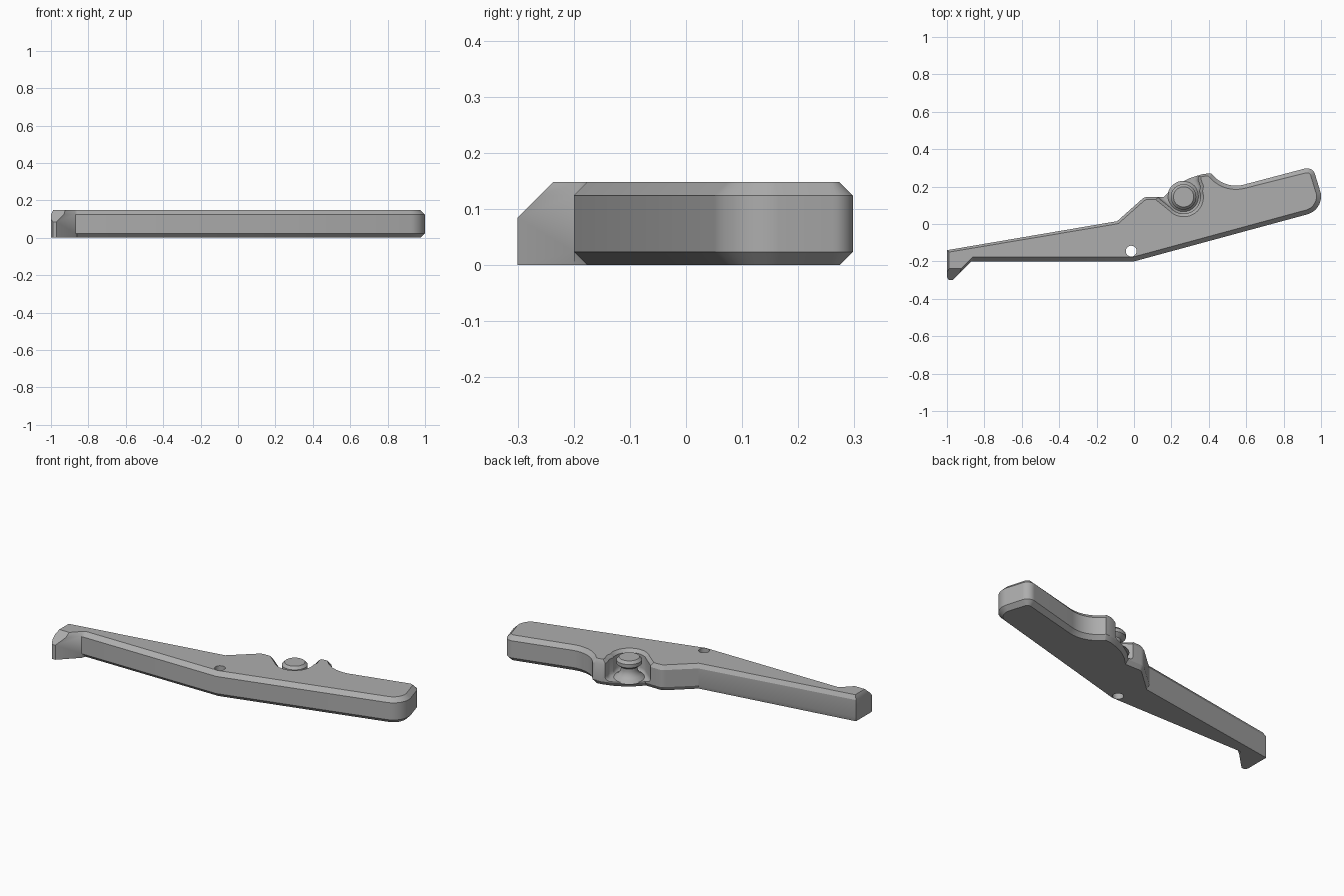
import bpy, bmesh
from math import radians, sin, cos, pi
from mathutils import Vector

HEIGHT = 0.148
PIN = (0.265, 0.145)

cube = bpy.data.objects.get("Cube")
if cube:
    bpy.data.objects.remove(cube, do_unlink=True)

grey = bpy.data.materials.new("plain_grey")
grey.use_nodes = True
grey.diffuse_color = (0.42, 0.42, 0.42, 1)
grey.node_tree.nodes["Principled BSDF"].inputs["Base Color"].default_value = (0.42, 0.42, 0.42, 1)


def arc(cx, cy, r, start, end, n):
    """Points on an arc, angles in degrees."""
    angles = [radians(start + (end - start) * i / n) for i in range(n + 1)]
    return [(cx + r * cos(a), cy + r * sin(a)) for a in angles]


def inset(points, widths):
    """Move every point of a counter-clockwise outline inwards by its width."""
    out = []
    for i, p in enumerate(points):
        p = Vector(p)
        a = (p - Vector(points[i - 1])).normalized()
        b = (Vector(points[(i + 1) % len(points)]) - p).normalized()
        na, nb = Vector((-a.y, a.x)), Vector((-b.y, b.x))
        out.append(p + (na + nb) / max(1 + na.dot(nb), 0.4) * widths[i])
    return out


def stack(rings):
    """Closed solid through rings of (outline, z)."""
    bm = bmesh.new()
    loops = [[bm.verts.new((p[0], p[1], z)) for p in pts] for pts, z in rings]
    for low, high in zip(loops, loops[1:]):
        for i in range(len(low)):
            j = (i + 1) % len(low)
            bm.faces.new((low[i], low[j], high[j], high[i]))
    bm.faces.new(loops[0][::-1])
    bm.faces.new(loops[-1])
    return bm


def make(name, bm):
    bmesh.ops.remove_doubles(bm, verts=bm.verts, dist=0.00001)
    bmesh.ops.recalc_face_normals(bm, faces=bm.faces)
    mesh = bpy.data.meshes.new(name)
    bm.to_mesh(mesh)
    bm.free()
    mesh.materials.append(grey)
    obj = bpy.data.objects.new(name, mesh)
    bpy.context.collection.objects.link(obj)
    return obj


def activate(obj):
    bpy.ops.object.select_all(action="DESELECT")
    obj.select_set(True)
    bpy.context.view_layer.objects.active = obj


def cut(obj, cutter):
    cutter.hide_render = True
    mod = obj.modifiers.new("cut", "BOOLEAN")
    mod.operation = "DIFFERENCE"
    mod.solver = "EXACT"
    mod.object = cutter
    activate(obj)
    bpy.ops.object.modifier_apply(modifier=mod.name)
    bpy.data.objects.remove(cutter, do_unlink=True)


def smooth(obj):
    activate(obj)
    bpy.ops.object.shade_smooth_by_angle(angle=radians(28))


# Lever outline in sections, each with its top and bottom chamfer width
sections = [
    ([(-1, -0.14), (-1, -0.285), (-0.99, -0.3), (-0.97, -0.3), (-0.87, -0.2)], 0.012, 0),
    ([(-0.86, -0.2), (0, -0.2)], 0.024, 0.024),
    (arc(0.9, 0.148, 0.1, -75, 10, 12), 0.024, 0.024),
    (arc(0.925, 0.253, 0.045, 10, 104.5, 10), 0.024, 0.024),
    (arc(0.545, 0.37, 0.165, 284.5, 217, 14), 0.02, 0.02),
    ([(0.395, 0.27), (0.36, 0.265), (0.3, 0.246), (0.25, 0.221), (0.2, 0.185), (0.16, 0.145)], 0.012, 0.015),
    (arc(0.075, 0.095, 0.05, 90, 135, 6), 0.014, 0.014),
    ([(-0.09, 0.015)], 0.014, 0.014),
]
outline, top, bottom = [], [], []
for pts, t, b in sections:
    outline += pts
    top += [t] * len(pts)
    bottom += [b] * len(pts)

bm = stack([(inset(outline, bottom), 0), (outline, 0.024),
            (outline, HEIGHT - 0.024), (inset(outline, top), HEIGHT)])

# Sloping top of the hook
res = bmesh.ops.bisect_plane(bm, geom=bm.verts[:] + bm.edges[:] + bm.faces[:],
                             plane_co=(0, -0.3, 0.085), plane_no=(0, -1, 1), clear_outer=True)
edges = [e for e in bm.edges if e.is_boundary]
if edges:
    bmesh.ops.holes_fill(bm, edges=edges, sides=0)
lever = make("lever_body", bm)

# Pocket round the pin, open to the back, with filleted floor and chamfered rim
pocket = arc(*PIN, 0.09, 222, 380, 24)
pocket += [(0.355, 0.2), (0.342, 0.235), (0.345, 0.33), (0.1, 0.33), (0.12, 0.16), (0.13, 0.14)]
n = len(pocket)
rings = [(inset(pocket, [w] * n), z) for w, z in
         [(0.022, 0.03), (0.01, 0.035), (0.003, 0.043), (0, 0.055), (0, 0.13), (-0.027, 0.16)]]
cut(lever, make("pocket_cutter", stack(rings)))

# Pivot hole
hole = arc(-0.015, -0.145, 0.029, 0, 360 * 31 / 32, 31)
cut(lever, make("hole_cutter", stack([(hole, -0.1), (hole, 0.3)])))
smooth(lever)

# Headed pin with a flared foot
profile = [(0.086, 0.025), (0.08, 0.034), (0.06, 0.048), (0.048, 0.065), (0.044, 0.08),
           (0.044, 0.095), (0.058, 0.105), (0.068, 0.113), (0.068, 0.133), (0.054, HEIGHT)]
pin = make("pin", stack([(arc(*PIN, r, 0, 360 * 47 / 48, 47), z) for r, z in profile]))
smooth(pin)
